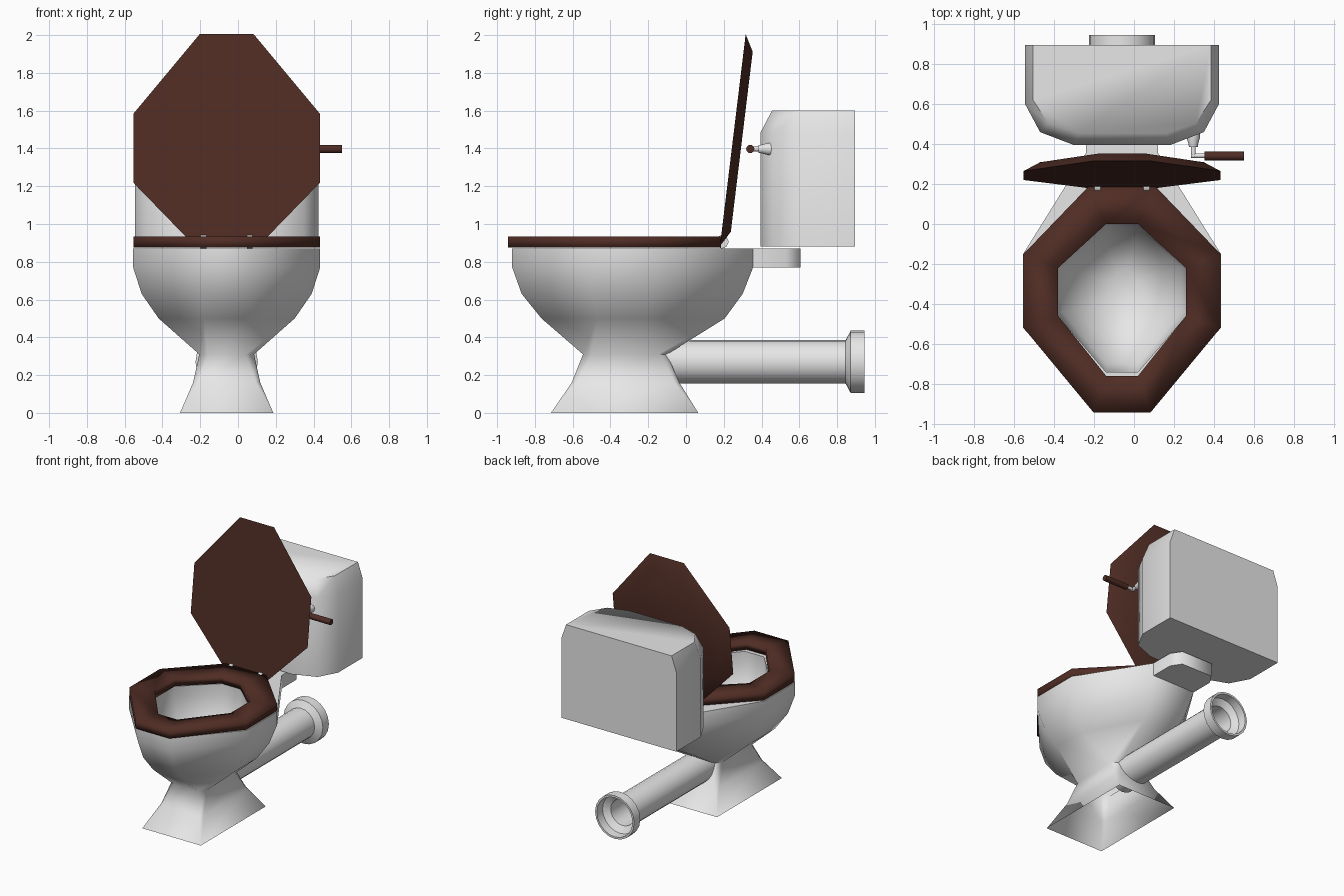
import bpy, bmesh
from math import sin, cos, pi, radians
from mathutils import Vector

CX = -0.06  # symmetry plane of the fixture

cube = bpy.data.objects.get("Cube")
if cube:
    bpy.data.objects.remove(cube, do_unlink=True)


def material(name, color, rough):
    m = bpy.data.materials.new(name)
    m.use_nodes = True
    m.diffuse_color = (*color, 1)
    shader = m.node_tree.nodes["Principled BSDF"]
    shader.inputs["Base Color"].default_value = (*color, 1)
    shader.inputs["Roughness"].default_value = rough
    return m


porcelain = material("white porcelain", (0.8, 0.8, 0.8), 0.4)
wood = material("dark brown wood", (0.08, 0.026, 0.018), 0.5)


def loft(name, rings, mat, angle=60, start=True, end=True, loop=False):
    """Skin a list of equal-length rings into one mesh object."""
    bm = bmesh.new()
    rows = [[bm.verts.new(p) for p in ring] for ring in rings]
    n = len(rows[0])
    pairs = list(zip(rows, rows[1:]))
    if loop:
        pairs.append((rows[-1], rows[0]))
    for a, b in pairs:
        for i in range(n):
            j = (i + 1) % n
            bm.faces.new((a[i], a[j], b[j], b[i]))
    if start and not loop:
        bm.faces.new(rows[0])
    if end and not loop:
        bm.faces.new(rows[-1])
    bmesh.ops.remove_doubles(bm, verts=bm.verts[:], dist=0.0005)
    bmesh.ops.recalc_face_normals(bm, faces=bm.faces[:])
    me = bpy.data.meshes.new(name)
    bm.to_mesh(me)
    bm.free()
    me.materials.append(mat)
    me.shade_smooth()
    me.set_sharp_from_angle(angle=radians(angle))
    ob = bpy.data.objects.new(name, me)
    bpy.context.collection.objects.link(ob)
    return ob


def ring(z, half):
    """Mirror (half width, y) points about the symmetry plane at height z."""
    right = [Vector((CX + x, y, z)) for x, y in half]
    left = [Vector((CX - x, y, z)) for x, y in reversed(half)]
    return right + left


def octagon(z, hx, front, back, nose, sides, tail):
    """Eight-sided outline: narrow front edge, straight sides, narrow back edge."""
    return ring(z, [(nose, front), (hx, sides[0]), (hx, sides[1]), (tail, back)])


def lathe(name, axis, centre, profile, mat, sides=16, angle=50, **caps):
    """Turn (position, radius) pairs around the x or y axis."""
    rings = []
    for t, r in profile:
        pts = []
        for i in range(sides):
            a = 2 * pi * i / sides
            u, v = r * cos(a), r * sin(a)
            off = (t, u, v) if axis == "x" else (u, t, v)
            pts.append(Vector(centre) + Vector(off))
        rings.append(pts)
    return loft(name, rings, mat, angle, **caps)


# Pedestal and bowl, outside going up and then inside going down
bowl_rings = [
    octagon(0, 0.247, -0.715, 0.065, 0.247, (-0.715, 0.065), 0.247),
    octagon(0.16, 0.178, -0.605, -0.035, 0.155, (-0.58, -0.06), 0.155),
    octagon(0.31, 0.145, -0.545, -0.1, 0.1, (-0.5, -0.15), 0.1),
    octagon(0.5, 0.36, -0.765, 0.205, 0.12, (-0.47, -0.2), 0.14),
    octagon(0.63, 0.45, -0.87, 0.3, 0.13, (-0.5, -0.18), 0.16),
    octagon(0.77, 0.495, -0.92, 0.355, 0.14, (-0.52, -0.15), 0.18),
    octagon(0.87, 0.495, -0.92, 0.355, 0.14, (-0.52, -0.15), 0.18),
    octagon(0.87, 0.33, -0.74, 0.01, 0.08, (-0.45, -0.22), 0.08),
    octagon(0.79, 0.33, -0.74, 0.01, 0.08, (-0.45, -0.22), 0.08),
    octagon(0.62, 0.3, -0.7, -0.02, 0.08, (-0.44, -0.22), 0.08),
    octagon(0.48, 0.18, -0.56, -0.13, 0.06, (-0.42, -0.26), 0.06),
    octagon(0.42, 0.07, -0.42, -0.22, 0.03, (-0.36, -0.28), 0.03),
]
loft("bowl_and_pedestal", bowl_rings, porcelain, 70, start=False)

# Shelf that carries the tank
shelf = [(0.18, 0.33), (0.18, 0.53), (0.13, 0.605)]
loft("tank_shelf", [ring(0.77, shelf), ring(0.87, shelf)], porcelain, 60)

# Tank with chamfered upper edge on the front and sides
tank_body = [(0.24, 0.395), (0.41, 0.46), (0.485, 0.6), (0.485, 0.895)]
tank_top = [(0.22, 0.455), (0.37, 0.505), (0.445, 0.62), (0.445, 0.895)]
tank = loft("tank", [ring(0.88, tank_body), ring(1.485, tank_body),
                     ring(1.6, tank_top)], porcelain, 65)

# Seat ring
OUTER = dict(hx=0.493, front=-0.943, back=0.185, nose=0.143,
             sides=(-0.52, -0.15), tail=0.17)
INNER = dict(hx=0.32, front=-0.76, back=0.0, nose=0.08,
             sides=(-0.46, -0.22), tail=0.08)
LOW, HIGH = 0.875, 0.933
loft("seat", [octagon(LOW, **OUTER), octagon(HIGH, **OUTER),
              octagon(HIGH, **INNER), octagon(LOW, **INNER)],
     wood, 95, loop=True)

# Raised lid: same outline stood up, with a smaller back face
along = Vector((0, 0.1205, 0.9927))
across = Vector((0, 0.9927, -0.1205))


def stand_up(points, thickness):
    hinge = Vector((0, 0.18, 0.885))
    return [hinge + Vector((p.x, 0, 0)) + along * (0.185 - p.y) + across * thickness
            for p in points]


lid_back = octagon(0, 0.41, -0.855, 0.105, 0.115, (-0.49, -0.18), 0.13)
loft("lid", [stand_up(octagon(0, **OUTER), 0), stand_up(lid_back, 0.048)], wood, 60)

# Hinges between seat and lid
for side, label in ((1, "left"), (-1, "right")):
    lathe(label + "_hinge", "x", (CX + side * 0.123, 0.19, 0.906),
          [(-0.015, 0.036), (0.015, 0.036)], porcelain, sides=8)

# Waste pipe with a flared, hollow end
lathe("waste_pipe", "y", (CX, 0, 0.27),
      [(-0.2, 0.115), (0.845, 0.115), (0.872, 0.165), (0.945, 0.165),
       (0.945, 0.15), (0.88, 0.148), (0.85, 0.1), (0.1, 0.1)],
      porcelain, sides=20)

# Flush handle: mount, stem, arm and lever
HX, HZ = 0.297, 1.397
lathe("handle_mount", "y", (HX, 0, HZ),
      [(0.385, 0.022), (0.4, 0.024), (0.435, 0.034), (0.47, 0.034)], porcelain, sides=10)
lathe("handle_stem", "y", (HX, 0, HZ), [(0.332, 0.012), (0.39, 0.012)], porcelain, sides=8)
lathe("handle_arm", "x", (0, 0.342, HZ), [(0.285, 0.012), (0.36, 0.012)], porcelain, sides=8)
lathe("flush_lever", "x", (0, 0.34, HZ), [(0.352, 0.022), (0.55, 0.022)], wood, sides=10)
